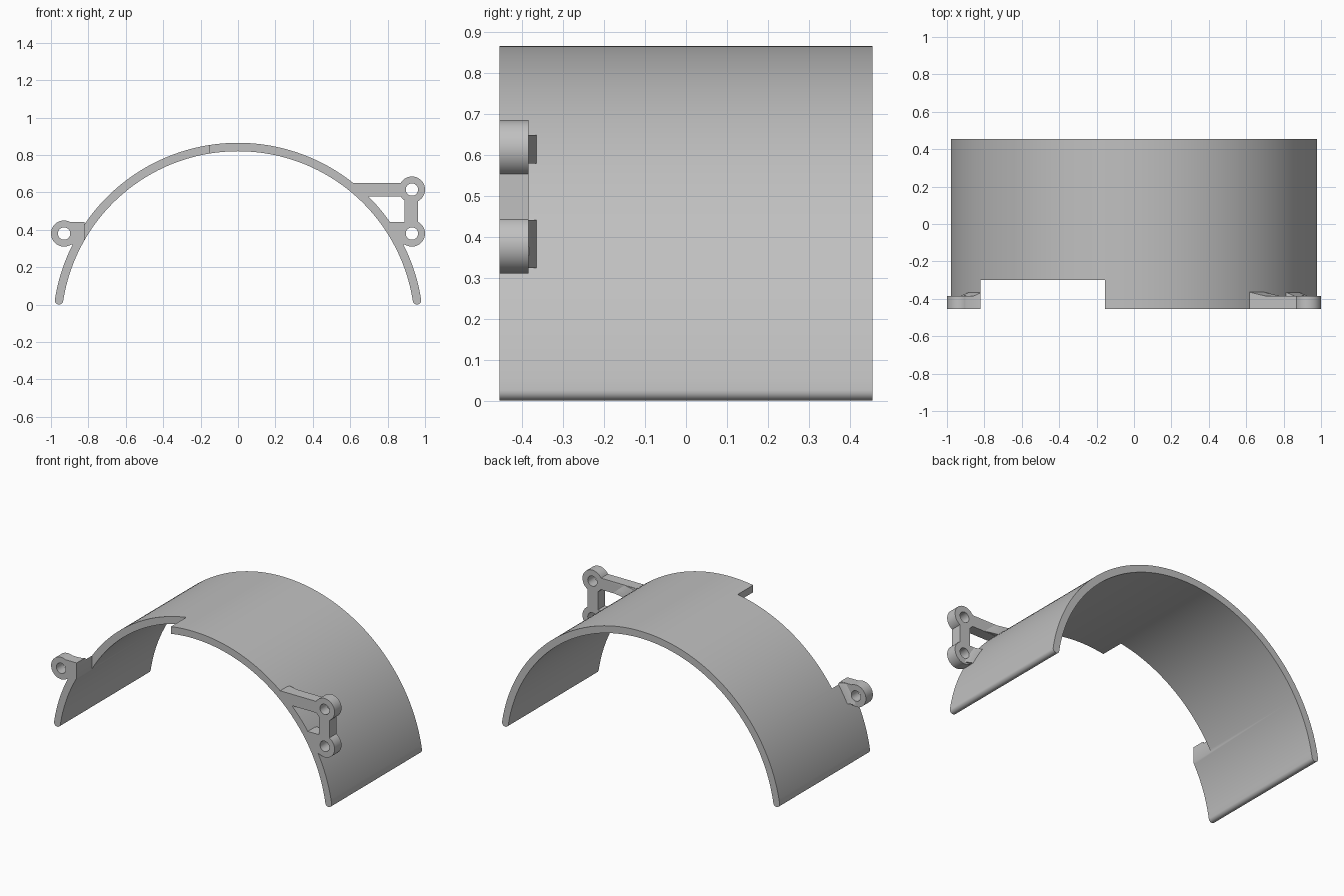
import bpy, bmesh, math

if "Cube" in bpy.data.objects:
    bpy.data.objects.remove(bpy.data.objects["Cube"], do_unlink=True)

grey = bpy.data.materials.new("light_grey")
grey.use_nodes = True
colour = (0.53, 0.53, 0.53, 1)
grey.diffuse_color = colour
grey.node_tree.nodes["Principled BSDF"].inputs["Base Color"].default_value = colour

CENTRE_Z, OUTER, THICK = -0.126, 0.991, 0.045
FRONT, BACK = -0.455, 0.455
LUG_BACK = -0.385
CUT_LEFT, CUT_RIGHT, CUT_BACK = -0.82, -0.155, -0.30


def arc_x(z, radius=OUTER - 0.004):
    """Horizontal distance of the shell surface at a height."""
    return math.sqrt(radius ** 2 - (z - CENTRE_Z) ** 2)


def finish(name, bm):
    bmesh.ops.recalc_face_normals(bm, faces=bm.faces)
    mesh = bpy.data.meshes.new(name)
    bm.to_mesh(mesh)
    bm.free()
    mesh.materials.append(grey)
    ob = bpy.data.objects.new(name, mesh)
    bpy.context.collection.objects.link(ob)
    return ob


def prism(name, points, y0, y1):
    """Extrude an x-z outline along y."""
    bm = bmesh.new()
    face = bm.faces.new([bm.verts.new((x, y0, z)) for x, z in points])
    ext = bmesh.ops.extrude_face_region(bm, geom=[face])["geom"]
    moved = [v for v in ext if isinstance(v, bmesh.types.BMVert)]
    bmesh.ops.translate(bm, verts=moved, vec=(0, y1 - y0, 0))
    return finish(name, bm)


def disc(name, x, z, radius, y0, y1, sides=48):
    ring = [(x + radius * math.cos(math.tau * i / sides),
             z + radius * math.sin(math.tau * i / sides)) for i in range(sides)]
    return prism(name, ring, y0, y1)


def combine(ob, others, operation):
    """Apply booleans and discard the helpers."""
    bpy.context.view_layer.objects.active = ob
    for other in others:
        other.hide_render = True
        mod = ob.modifiers.new("bool", "BOOLEAN")
        mod.operation, mod.solver, mod.object = operation, "EXACT", other
        bpy.ops.object.modifier_apply(modifier=mod.name)
        bpy.data.objects.remove(other, do_unlink=True)


def smooth(ob):
    bpy.ops.object.select_all(action="DESELECT")
    ob.select_set(True)
    bpy.context.view_layer.objects.active = ob
    bpy.ops.object.shade_smooth_by_angle(angle=math.radians(30))


def arm(side, top, bottom, reach):
    """Flat arm whose inner end follows the shell."""
    heights = [top + (bottom - top) * i / 8 for i in range(9)]
    points = [(arc_x(z), z) for z in heights] + [(reach, bottom), (reach, top)]
    return prism("arm", [(side * x, z) for x, z in points], FRONT, LUG_BACK)


def gusset(side, top, bottom, reach):
    """Small wedge behind an arm where it meets the shell."""
    bm = bmesh.new()
    for i in range(5):
        z = bottom + (top - bottom) * i / 4
        x = arc_x(z)
        for px, py in ((x, LUG_BACK - 0.02), (x, LUG_BACK + 0.022),
                       (x + reach * 0.4, LUG_BACK + 0.007),
                       (x + reach, LUG_BACK), (x + reach, LUG_BACK - 0.02)):
            bm.verts.new((side * px, py, z))
    bmesh.ops.convex_hull(bm, input=bm.verts)
    return finish("gusset", bm)


# Arched shell with rounded lower edges
half = THICK / 2
mid = OUTER - half
low = math.asin((half - CENTRE_Z) / mid)
steps = 96
angles = [low + (math.pi - 2 * low) * i / steps for i in range(steps + 1)]


def polar(radius, a):
    return radius * math.cos(a), CENTRE_Z + radius * math.sin(a)


def cap(a, start):
    cx, cz = polar(mid, a)
    return [(cx + half * math.cos(start + math.pi * i / 10),
             cz + half * math.sin(start + math.pi * i / 10)) for i in range(1, 10)]


outline = [polar(OUTER, a) for a in angles]
outline += cap(angles[-1], angles[-1])
outline += [polar(OUTER - THICK, a) for a in reversed(angles)]
outline += cap(low, low + math.pi)
shell = prism("arched_shell", outline, FRONT, BACK)

# Notch in the front edge
notch = prism("notch_cutter", [(CUT_LEFT, 0.2), (CUT_RIGHT, 0.2),
                               (CUT_RIGHT, 1.1), (CUT_LEFT, 1.1)], -0.6, CUT_BACK)
combine(shell, [notch], "DIFFERENCE")
smooth(shell)

LUG_X, LOW_Z, HIGH_Z, LUG_R, HOLE_R = 0.93, 0.38, 0.615, 0.07, 0.033


def lug(side, z):
    return disc("lug", side * LUG_X, z, LUG_R, FRONT, LUG_BACK)


def hole(side, z):
    return disc("hole_cutter", side * LUG_X, z, HOLE_R, -0.6, -0.3, 32)


# Left bracket: two lugs, two arms and an upright
left = lug(1, HIGH_Z)
left.name = "left_bracket"
bar = prism("upright", [(0.89, LOW_Z), (0.963, LOW_Z),
                        (0.963, HIGH_Z), (0.89, HIGH_Z)], FRONT, LUG_BACK)
combine(left, [lug(1, LOW_Z), bar, arm(1, 0.65, 0.577, LUG_X),
               arm(1, 0.443, 0.322, LUG_X), gusset(1, 0.648, 0.579, 0.09),
               gusset(1, 0.441, 0.324, 0.05)], "UNION")
combine(left, [hole(1, HIGH_Z), hole(1, LOW_Z)], "DIFFERENCE")
smooth(left)

# Right bracket: one lug and arm, trimmed flush with the notch
right = lug(-1, LOW_Z)
right.name = "right_bracket"
combine(right, [arm(-1, 0.443, 0.322, LUG_X), gusset(-1, 0.441, 0.324, 0.05)], "UNION")
trim = prism("trim_cutter", [(CUT_LEFT, 0.2), (0, 0.2), (0, 1), (CUT_LEFT, 1)], -0.6, CUT_BACK)
combine(right, [hole(-1, LOW_Z), trim], "DIFFERENCE")
smooth(right)
